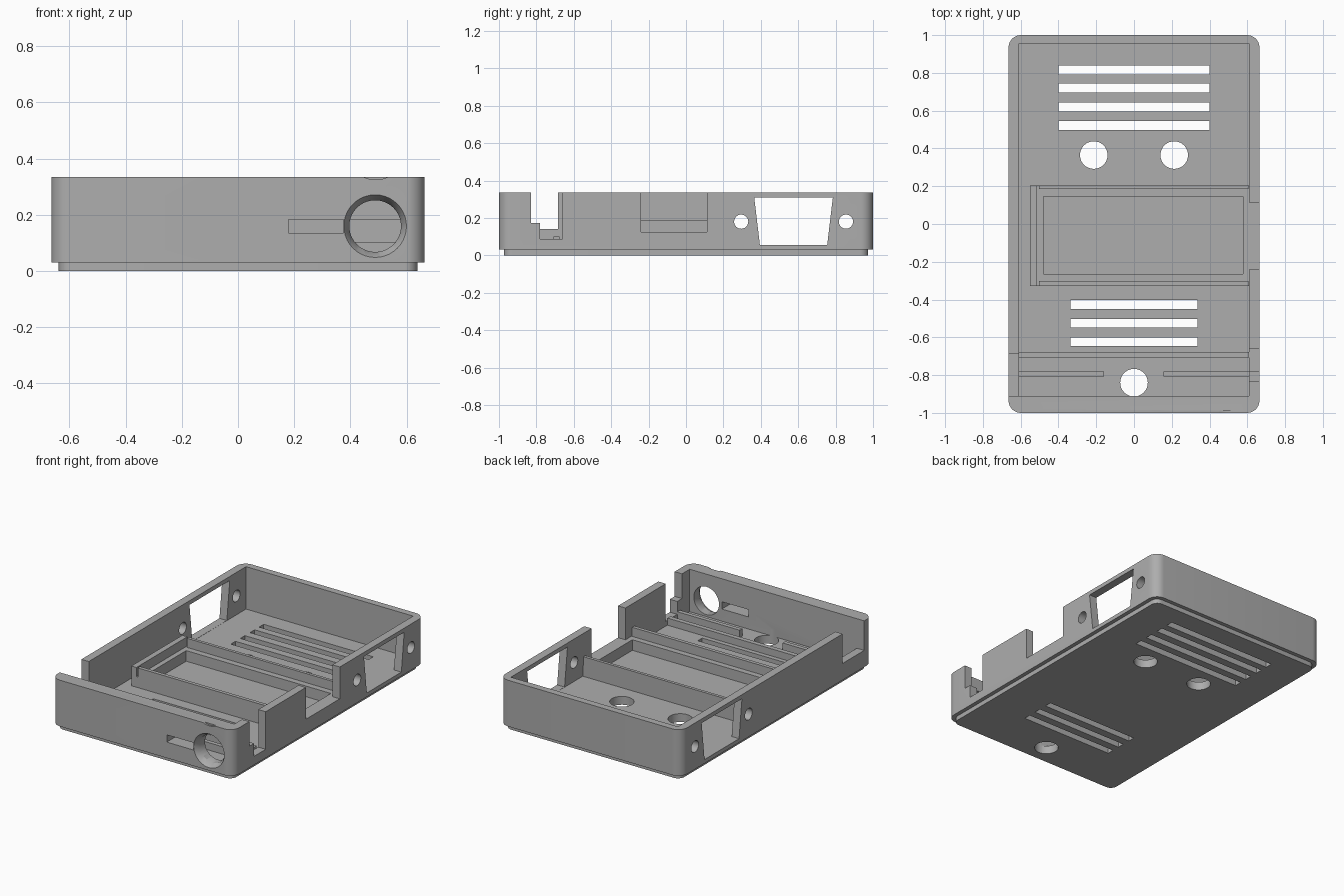
import bpy
import bmesh
import math

cube = bpy.data.objects.get("Cube")
if cube:
    bpy.data.objects.remove(cube, do_unlink=True)

grey = bpy.data.materials.new("plain_grey")
grey.use_nodes = True
grey.diffuse_color = (0.42, 0.42, 0.42, 1)
grey.node_tree.nodes["Principled BSDF"].inputs["Base Color"].default_value = (0.42, 0.42, 0.42, 1)


def prism(name, points, axis, start, end):
    """Extrude a 2D outline along an axis; points use the two other axes."""
    place = {"x": lambda a, b, t: (t, a, b),
             "y": lambda a, b, t: (a, t, b),
             "z": lambda a, b, t: (a, b, t)}[axis]
    bm = bmesh.new()
    low = [bm.verts.new(place(a, b, start)) for a, b in points]
    high = [bm.verts.new(place(a, b, end)) for a, b in points]
    bm.faces.new(low)
    bm.faces.new(high)
    n = len(points)
    for i in range(n):
        j = (i + 1) % n
        bm.faces.new((low[i], low[j], high[j], high[i]))
    bmesh.ops.recalc_face_normals(bm, faces=bm.faces)
    mesh = bpy.data.meshes.new(name)
    bm.to_mesh(mesh)
    bm.free()
    mesh.materials.append(grey)
    obj = bpy.data.objects.new(name, mesh)
    bpy.context.collection.objects.link(obj)
    return obj


def box(name, x0, x1, y0, y1, z0, z1):
    return prism(name, [(x0, y0), (x1, y0), (x1, y1), (x0, y1)], "z", z0, z1)


def circle(a, b, r, n=40):
    return [(a + r * math.cos(2 * math.pi * i / n),
             b + r * math.sin(2 * math.pi * i / n)) for i in range(n)]


def rounded(hx, hy, r, steps=8):
    pts = []
    for k, (sx, sy) in enumerate([(1, 1), (-1, 1), (-1, -1), (1, -1)]):
        for i in range(steps + 1):
            t = math.pi / 2 * (k + i / steps)
            pts.append((sx * (hx - r) + r * math.cos(t), sy * (hy - r) + r * math.sin(t)))
    return pts


def combine(target, other, operation="DIFFERENCE"):
    mod = target.modifiers.new(operation, "BOOLEAN")
    mod.operation = operation
    mod.solver = "EXACT"
    mod.object = other
    bpy.context.view_layer.update()
    graph = bpy.context.evaluated_depsgraph_get()
    mesh = bpy.data.meshes.new_from_object(target.evaluated_get(graph))
    target.modifiers.clear()
    target.data = mesh
    bpy.data.objects.remove(other, do_unlink=True)


# Tray with a stepped base and an open cavity
FLOOR = 0.055
tray = prism("tray", rounded(0.664, 1.0, 0.065), "z", 0.03, 0.335)
combine(tray, prism("step", rounded(0.638, 0.974, 0.045), "z", 0, 0.05), "UNION")
combine(tray, box("cavity", -0.61, 0.61, -0.91, 0.955, FLOOR, 0.5))

# Floor vents
for y in (0.815, 0.72, 0.619, 0.521):
    combine(tray, box("vent", -0.4, 0.4, y - 0.024, y + 0.024, -0.1, 0.1))
for y in (-0.426, -0.526, -0.624):
    combine(tray, box("vent", -0.335, 0.335, y - 0.023, y + 0.023, -0.1, 0.1))

# Round floor holes
for x, y in ((-0.213, 0.365), (0.213, 0.365), (0, -0.84)):
    combine(tray, prism("hole", circle(x, y, 0.073), "z", -0.1, 0.1))

# Side connector openings and screw holes, through both walls
port = [(0.395, 0.056), (0.755, 0.056), (0.785, 0.308), (0.365, 0.308)]
combine(tray, prism("port", port, "x", -0.8, 0.8))
for y in (0.295, 0.855):
    combine(tray, prism("screw_hole", circle(y, 0.18, 0.038, 24), "x", -0.8, 0.8))

# Wall notches
combine(tray, box("notch", 0.6, 0.8, -0.24, 0.113, 0.125, 0.5))
step_outline = [(-0.83, 0.5), (-0.83, 0.172), (-0.78, 0.172),
                (-0.78, 0.087), (-0.66, 0.087), (-0.66, 0.5)]
combine(tray, prism("stepped_notch", step_outline, "x", 0.6, 0.8))
combine(tray, box("notch", -0.8, -0.6, -0.91, -0.685, 0.14, 0.5))

# Front slot and round socket with a sloped rim
combine(tray, box("slot", 0.18, 0.375, -1.1, -0.85, 0.135, 0.183))
combine(tray, prism("socket", circle(0.488, 0.16, 0.092), "y", -1.1, -0.85))
rim = prism("rim", circle(0.488, 0.16, 0.112), "y", -1.03, -0.965)
for v in rim.data.vertices:
    if v.co.y > -1:
        v.co.x = 0.488 + (v.co.x - 0.488) * 0.82
        v.co.z = 0.16 + (v.co.z - 0.16) * 0.82
    else:
        v.co.y = -1.001
combine(tray, rim)

# Thumb nick in the front top edge
nick = prism("nick", circle(0.49, 0.43, 0.105), "y", -1.1, -0.988)
combine(tray, nick)

# Display cradle: ledge with a pocket, rails and end stop
ledge = box("cradle_ledge", -0.55, 0.61, -0.327, 0.205, 0.05, 0.125)
combine(ledge, box("pocket", -0.48, 0.577, -0.265, 0.145, 0, 0.3))
rail_back = box("cradle_rail_back", -0.503, 0.605, 0.185, 0.205, 0.12, 0.185)
rail_front = box("cradle_rail_front", -0.503, 0.605, -0.327, -0.303, 0.12, 0.185)
end_stop = box("cradle_end_stop", -0.55, -0.513, -0.327, 0.205, 0.12, 0.185)

# Low ribs that hold the front board
rib = box("board_rib", -0.612, 0.61, -0.708, -0.677, 0.05, 0.102)
strips = [box("board_strip_right", -0.612, -0.16, -0.808, -0.78, 0.05, 0.104),
          box("board_strip_left", 0.155, 0.612, -0.808, -0.78, 0.05, 0.104)]

# Smooth the round corners and keep hard edges
bpy.ops.object.select_all(action="DESELECT")
tray.select_set(True)
bpy.context.view_layer.objects.active = tray
bpy.ops.object.shade_smooth_by_angle(angle=math.radians(30))
